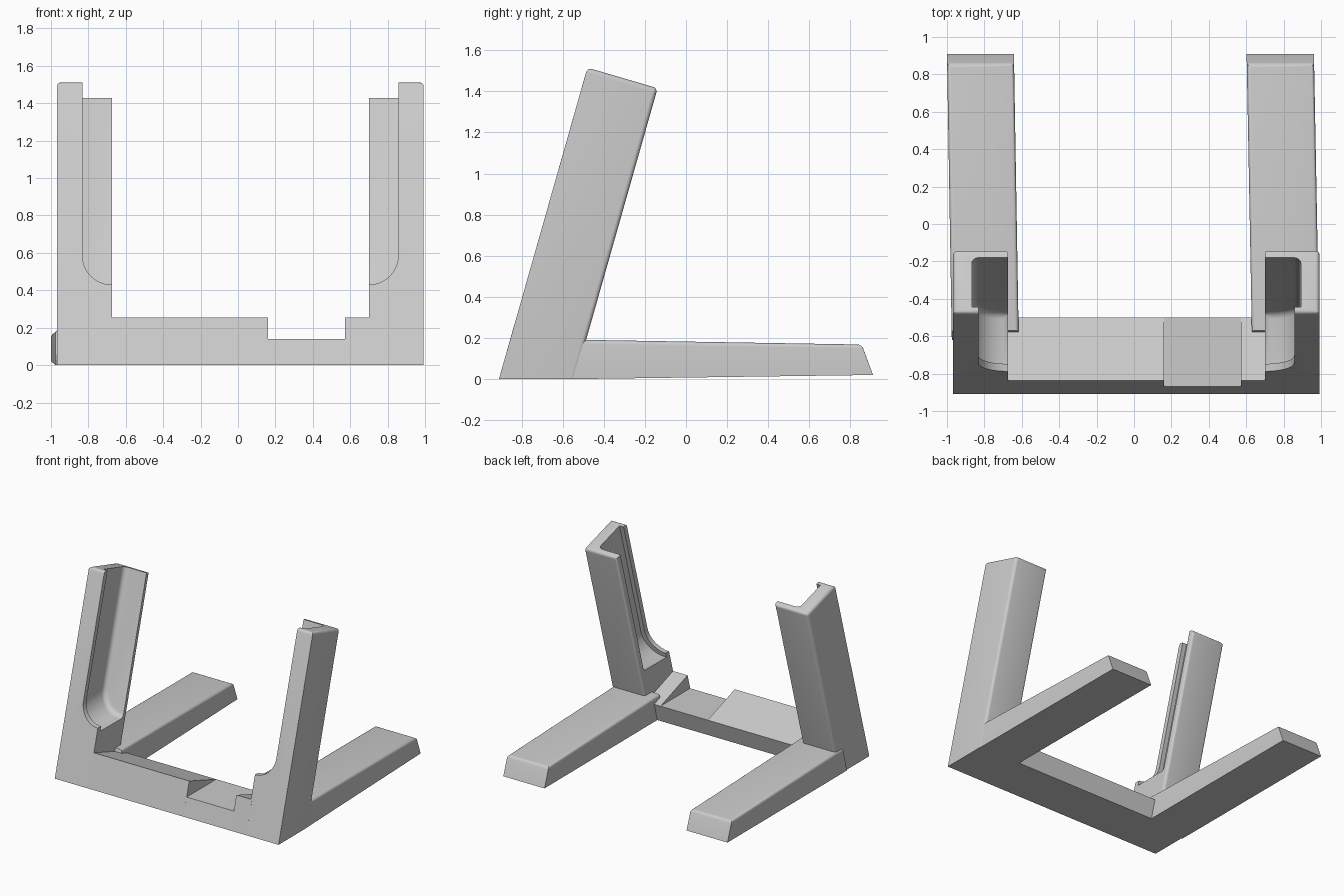
import bpy, bmesh, math
from mathutils import Vector

if "Cube" in bpy.data.objects:
    bpy.data.objects.remove(bpy.data.objects["Cube"])

LEAN = 0.284              # backward shift of the uprights per unit of height
FRONT, BACK = -0.91, -0.54

grey = bpy.data.materials.new("light grey")
grey.use_nodes = True
grey.diffuse_color = (0.6, 0.6, 0.6, 1)
grey.node_tree.nodes["Principled BSDF"].inputs["Base Color"].default_value = (0.6, 0.6, 0.6, 1)


def prism(name, outline, offset):
    """Extrude a flat 3D outline along an offset."""
    bm = bmesh.new()
    face = bm.faces.new([bm.verts.new(p) for p in outline])
    ext = bmesh.ops.extrude_face_region(bm, geom=[face])
    moved = [v for v in ext["geom"] if isinstance(v, bmesh.types.BMVert)]
    bmesh.ops.translate(bm, verts=moved, vec=Vector(offset))
    bmesh.ops.recalc_face_normals(bm, faces=bm.faces)
    mesh = bpy.data.meshes.new(name)
    bm.to_mesh(mesh)
    bm.free()
    obj = bpy.data.objects.new(name, mesh)
    bpy.context.collection.objects.link(obj)
    mesh.materials.append(grey)
    return obj


def round_edges(obj, test, width, segments=4):
    """Bevel the edges whose two end points pass the test."""
    bm = bmesh.new()
    bm.from_mesh(obj.data)
    edges = [e for e in bm.edges if test(e.verts[0].co, e.verts[1].co)]
    bmesh.ops.bevel(bm, geom=edges, offset=width, segments=segments,
                    profile=0.5, affect='EDGES')
    bm.to_mesh(obj.data)
    bm.free()


def shear(obj):
    for v in obj.data.vertices:
        v.co.y += LEAN * v.co.z


def smooth(obj):
    bpy.ops.object.select_all(action='DESELECT')
    obj.select_set(True)
    bpy.context.view_layer.objects.active = obj
    bpy.ops.object.shade_smooth_by_angle(angle=math.radians(30))


def cutter(name, wall, inner, side, floor, radius, y0, y1):
    """Slot open at the top and inner side, with a rounded lower outer corner."""
    reach = inner - side * 0.1
    pts = [(reach, 1.8), (wall, 1.8)]
    cx, cz = wall - side * radius, floor + radius
    for i in range(13):
        a = math.radians(90 * i / 12)
        pts.append((cx + side * radius * math.cos(a), cz - radius * math.sin(a)))
    pts.append((reach, floor))
    obj = prism(name, [(x, y0, z) for x, z in pts], (0, y1 - y0, 0))
    obj.hide_render = True
    return obj


def subtract(target, tool):
    mod = target.modifiers.new("cut", 'BOOLEAN')
    mod.operation, mod.object, mod.solver = 'DIFFERENCE', tool, 'EXACT'
    bpy.context.view_layer.objects.active = target
    bpy.ops.object.modifier_apply(modifier=mod.name)
    bpy.data.objects.remove(tool)


def make_post(name, side, inner, outer):
    """Leaning upright with a stepped pocket."""
    profile = [(FRONT, 0), (FRONT, 1.515), (BACK, 1.415), (BACK, 0)]
    post = prism(name, [(inner, y, z) for y, z in profile], (outer - inner, 0, 0))
    round_edges(post, lambda a, b: (a.y > -0.6 and b.y > -0.6 and abs(a.z - b.z) > 1)
                or (a.z > 1 and b.z > 1 and (abs(a.x - b.x) > 0.1
                    or (abs(a.x - outer) < 0.01 and abs(b.x - outer) < 0.01))), 0.022)
    shear(post)
    # Narrow front opening
    lip = cutter("lip_cutter", outer - side * 0.135, inner, side, 0.43, 0.157, -1.0, -0.85)
    shear(lip)
    subtract(post, lip)
    # Wider pocket behind the lip, rounded along its rear edge
    pocket = cutter("pocket_cutter", outer - side * 0.1, inner, side, 0.395, 0.17, -0.87, -0.585)
    round_edges(pocket, lambda a, b: a.y > -0.6 and b.y > -0.6
                and max(a.z, b.z) < 1.9 and (a.x - inner) * side > -0.05
                and (b.x - inner) * side > -0.05, 0.035, 4)
    shear(pocket)
    subtract(post, pocket)
    smooth(post)


make_post("right_post", -1, -0.675, -0.967)
make_post("left_post", 1, 0.70, 0.992)

# Cross bar with a sloping top and a flat notch
high = [(FRONT, 0), (-0.838, 0.255), (-0.5, 0.14), (BACK, 0)]
low = [(FRONT, 0), (-0.87, 0.14), (-0.5, 0.14), (BACK, 0)]
for name, x0, x1, shape in (("bar_right", -0.69, 0.16, high),
                            ("bar_notch", 0.16, 0.573, low),
                            ("bar_left", 0.573, 0.71, high)):
    prism(name, [(x0, y, z) for y, z in shape], (x1 - x0, 0, 0))


def make_leg(name, x_front, x_back, width):
    """Long foot running backward, slightly turned, with a sloped end."""
    profile = [(-0.62, 0), (-0.57, 0.192), (0.855, 0.168), (0.91, 0.02), (-0.54, 0)]
    leg = prism(name, [(0, y, z) for y, z in profile], (width, 0, 0))
    round_edges(leg, lambda a, b: a.z > 0.1 and b.z > 0.1
                and max(a.y, b.y) > 0.5, 0.02)
    for v in leg.data.vertices:
        t = (v.co.y + 0.57) / 1.48
        v.co.x += x_front + (x_back - x_front) * t
    smooth(leg)


make_leg("right_leg", -0.975, -1.0, 0.358)
make_leg("left_leg", 0.63, 0.602, 0.36)
